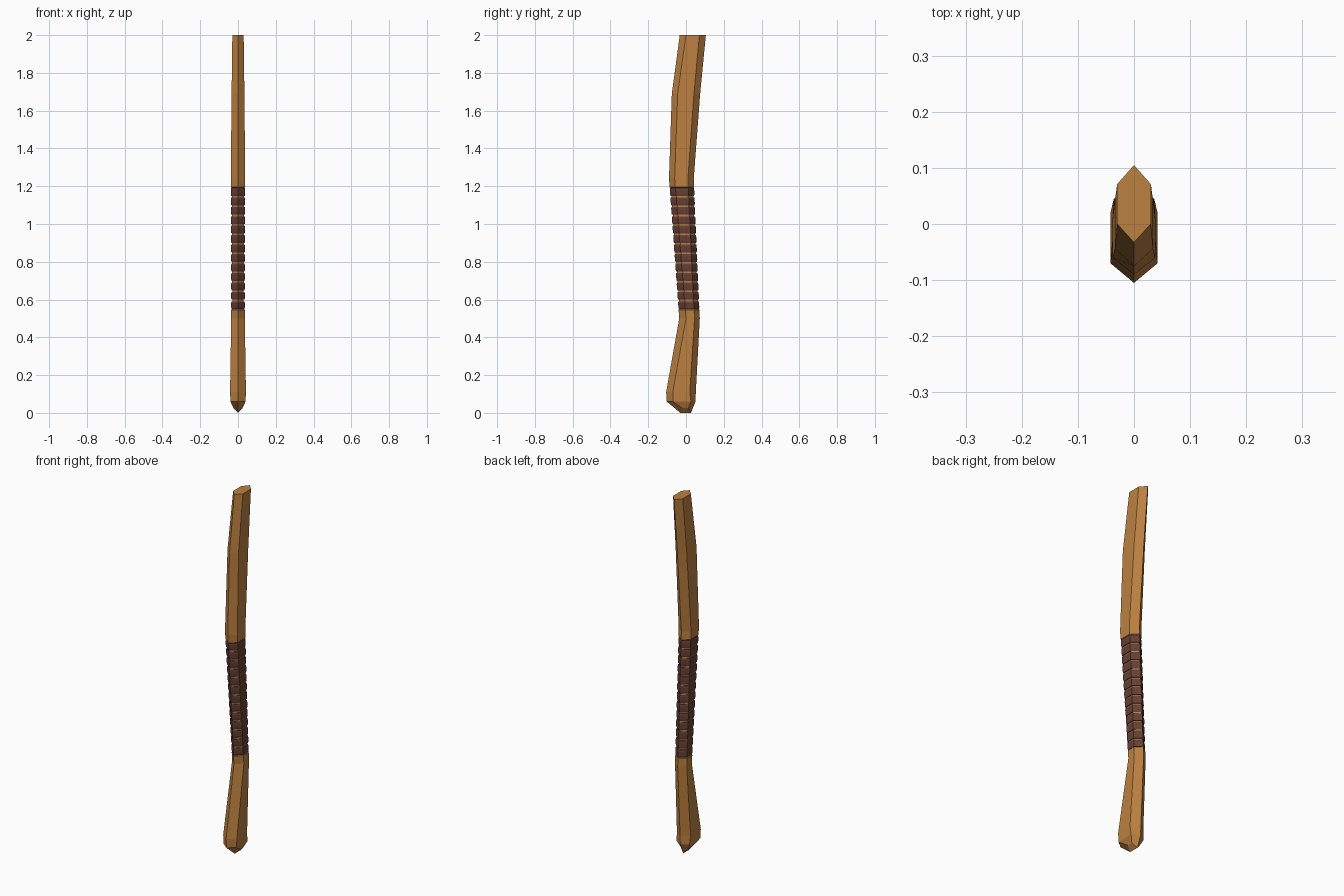
import bpy, bmesh

cube = bpy.data.objects.get("Cube")
if cube:
    bpy.data.objects.remove(cube, do_unlink=True)


def material(name, color):
    m = bpy.data.materials.new(name)
    m.use_nodes = True
    m.diffuse_color = color
    m.node_tree.nodes["Principled BSDF"].inputs["Base Color"].default_value = color
    return m


wood = material("warm wood", (0.50, 0.215, 0.052, 1))
leather = material("dark leather", (0.13, 0.05, 0.037, 1))


def loft(bm, sections):
    """Skin pointed hexagon sections: z, front tip, front side, back side, back tip, half width, side lift."""
    rings = []
    for z, tip_f, side_f, side_b, tip_b, w, lift in sections:
        pts = [(0, tip_f, z), (w, side_f, z + lift), (w, side_b, z + lift),
               (0, tip_b, z), (-w, side_b, z + lift), (-w, side_f, z + lift)]
        rings.append([bm.verts.new(p) for p in pts])
    for a, b in zip(rings, rings[1:]):
        for i in range(6):
            j = (i + 1) % 6
            bm.faces.new((a[i], a[j], b[j], b[i]))
    # End caps, split along the ridge so a peaked end stays clean
    for r, flip in ((rings[0], True), (rings[-1], False)):
        for half in ((r[0], r[1], r[2], r[3]), (r[0], r[3], r[4], r[5])):
            bm.faces.new(half[::-1] if flip else half)


def finish(bm, name, mat):
    bmesh.ops.recalc_face_normals(bm, faces=bm.faces)
    me = bpy.data.meshes.new(name)
    bm.to_mesh(me)
    bm.free()
    me.materials.append(mat)
    ob = bpy.data.objects.new(name, me)
    bpy.context.collection.objects.link(ob)


LOW = (0.5, -0.036, 0.0, 0.045, 0.073, 0.036, 0)
HIGH = (1.24, -0.09, -0.06, 0.01, 0.041, 0.038, 0)


def grip(z, inset=0.0):
    """Section of the straight grip at height z, shrunk by inset."""
    t = (z - LOW[0]) / (HIGH[0] - LOW[0])
    _, a, b, c, d, w, _ = [p + (q - p) * t for p, q in zip(LOW, HIGH)]
    return (z, a + inset, b + inset / 2, c - inset / 2, d - inset, w - inset, 0)


# Wooden handle, with a recess under the wrapping
bm = bmesh.new()
loft(bm, [
    (0.0, -0.03, -0.018, 0.012, 0.026, 0.024, 0.025),
    (0.06, -0.102, -0.07, 0.026, 0.05, 0.04, 0),
    (0.11, -0.105, -0.07, 0.02, 0.052, 0.042, 0),
    LOW,
    grip(0.546),
    grip(0.551, 0.006),
    grip(1.19, 0.006),
    grip(1.195),
    HIGH,
    (1.69, -0.075, -0.044, 0.042, 0.075, 0.034, 0),
    (2.0, -0.033, 0.0, 0.071, 0.105, 0.03, 0),
])
finish(bm, "handle", wood)

# Leather wrapping bands
bm = bmesh.new()
for i in range(13):
    z = 0.549 + i * 0.05
    loft(bm, [grip(z, 0.002), grip(z + 0.01, 0), grip(z + 0.032, 0), grip(z + 0.042, 0.002)])
finish(bm, "grip_wrapping", leather)
